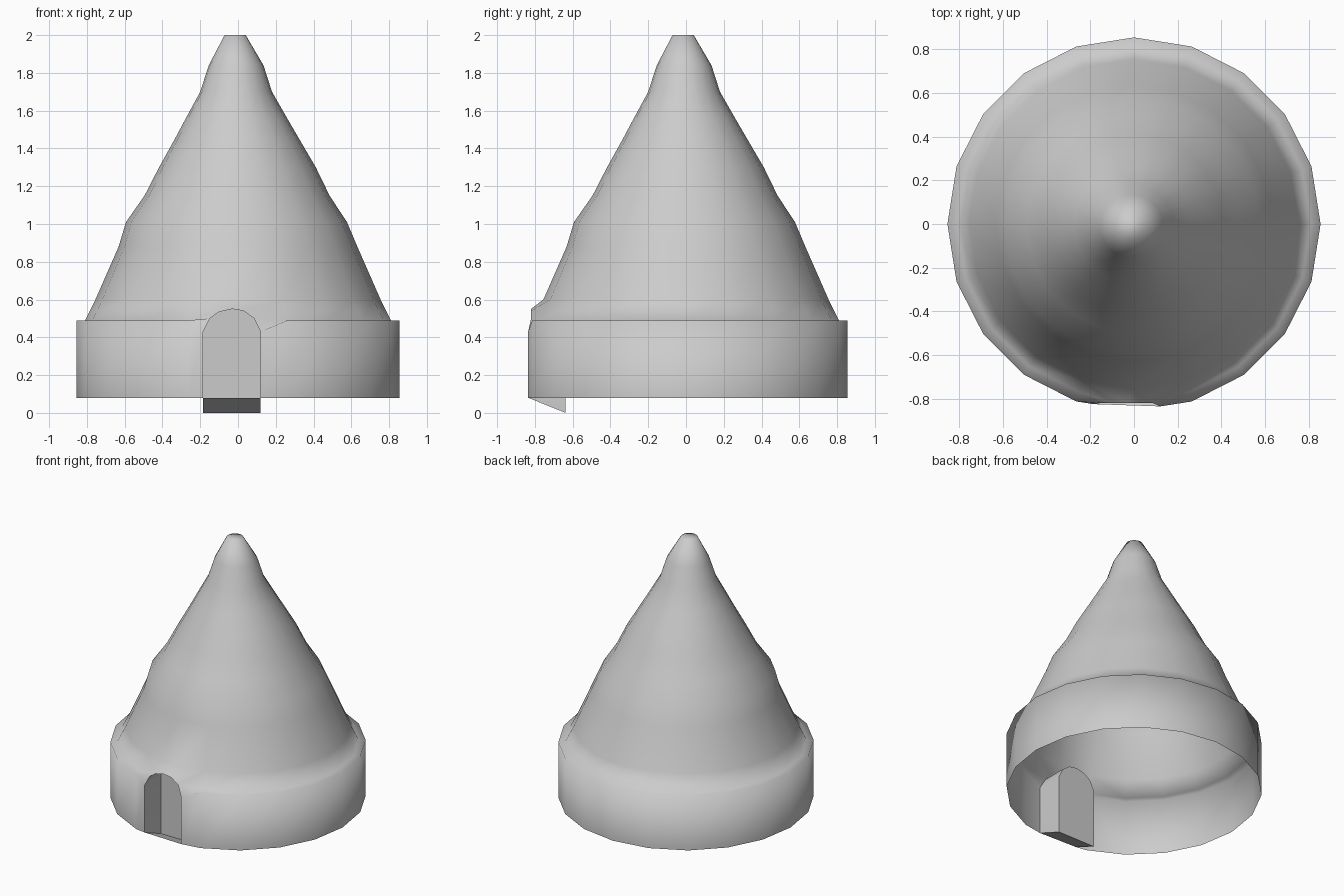
import bpy, bmesh
from math import sin, cos, pi

if "Cube" in bpy.data.objects:
    bpy.data.objects.remove(bpy.data.objects["Cube"])

N = 20
FRONT = 15  # ring vertex that faces -y


def finish(name, bm, angle):
    mesh = bpy.data.meshes.new(name)
    bmesh.ops.recalc_face_normals(bm, faces=bm.faces[:])
    bm.to_mesh(mesh)
    bm.free()
    ob = bpy.data.objects.new(name, mesh)
    bpy.context.collection.objects.link(ob)
    bpy.ops.object.select_all(action='DESELECT')
    ob.select_set(True)
    bpy.context.view_layer.objects.active = ob
    bpy.ops.object.shade_smooth_by_angle(angle=angle)
    return ob


# Doorway outline (x, z), slightly left of centre
arch = [(-.185, .08), (-.185, .43), (-.15, .50), (-.10, .535), (-.03, .55),
        (.03, .54), (.085, .50), (.12, .43), (.12, .08)]


def arch_front(x, z):
    y = -.855 + abs(x) * .16
    return (x, max(y, -.82) if z > .49 else y, z)


# Hut shell: low wall, narrow ledge and wavy conical roof, open underneath
profile = [(.855, .08, 0), (.855, .49, 0), (.81, .49, 0), (.755, .60, 0),
           (.632, .88, 0), (.585, 1.01, -.008), (.49, 1.15, -.005),
           (.415, 1.30, -.003), (.335, 1.44, -.005), (.268, 1.56, -.008),
           (.19, 1.70, -.01), (.145, 1.84, -.01), (.056, 2.0, -.015)]
bm = bmesh.new()
rings = [[bm.verts.new((r * cos(2 * pi * i / N) + off, r * sin(2 * pi * i / N) + off, z))
          for i in range(N)] for r, z, off in profile]
for k in range(len(rings) - 1):
    for i in range(N):
        if k < 3 and i in (FRONT - 1, FRONT):
            continue  # room for the doorway
        j = (i + 1) % N
        bm.faces.new((rings[k][i], rings[k][j], rings[k + 1][j], rings[k + 1][i]))
bm.faces.new(rings[-1])

# Door surround: joins the opening in the shell to the arch, forming a small hood
a, b = FRONT - 1, FRONT + 1
outer = [rings[k][a] for k in range(4)] + [rings[3][FRONT]] + [rings[k][b] for k in (3, 2, 1, 0)]
inner = [bm.verts.new(arch_front(x, z)) for x, z in arch]
for i in range(len(arch) - 1):
    bm.faces.new((outer[i], outer[i + 1], inner[i + 1], inner[i]))
# The unused front ring vertices are dropped
bmesh.ops.delete(bm, geom=[v for v in bm.verts if not v.link_faces], context='VERTS')
finish("hut_shell", bm, pi)

# Door recess: jambs, arched ceiling, back panel and a floor sloping down to the ground
bm = bmesh.new()
front = [bm.verts.new(arch_front(x, z)) for x, z in arch]
back = [bm.verts.new((x, -.637, 0 if z < .1 else z)) for x, z in arch]
for i in range(len(arch)):
    j = (i + 1) % len(arch)
    bm.faces.new((front[i], front[j], back[j], back[i]))
bm.faces.new(back)
finish("door_recess", bm, 0.7)
